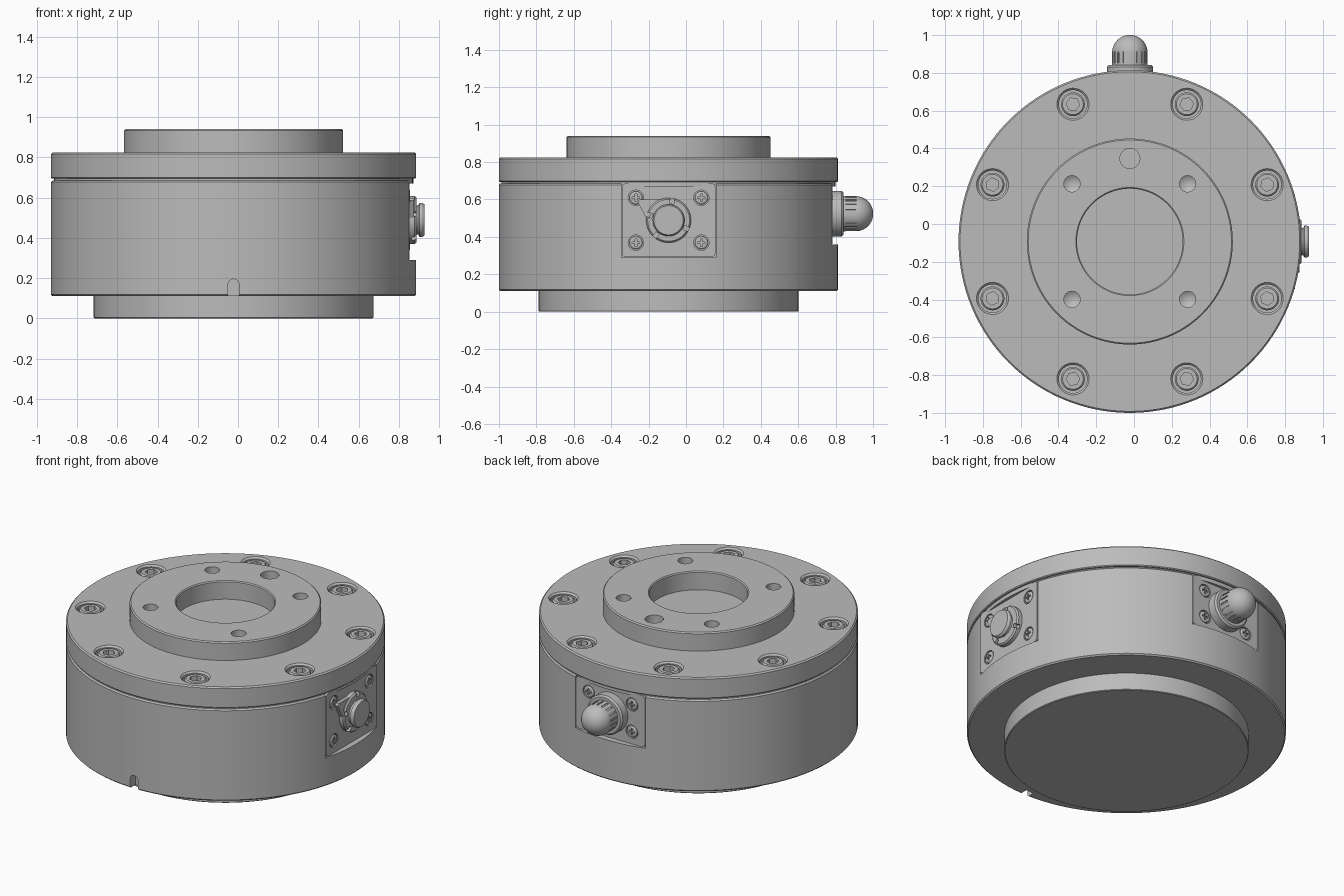
import bpy, bmesh
from math import pi, cos, sin, radians
from mathutils import Matrix, Vector

if "Cube" in bpy.data.objects:
    bpy.data.objects.remove(bpy.data.objects["Cube"])

metal = bpy.data.materials.new("satin grey metal")
metal.use_nodes = True
GREY = (0.5, 0.5, 0.5, 1)
metal.diffuse_color = GREY
metal.node_tree.nodes["Principled BSDF"].inputs["Base Color"].default_value = GREY

AXIS = Vector((-0.022, -0.093, 0))   # centre line of the turned parts
R = 0.907                            # outer radius
FACE = 0.875                         # distance of the side plates from the centre line
parts = []


def finish(name, bm, matrix):
    bmesh.ops.recalc_face_normals(bm, faces=bm.faces)
    mesh = bpy.data.meshes.new(name)
    bm.to_mesh(mesh)
    bm.free()
    mesh.transform(matrix)
    mesh.materials.append(metal)
    ob = bpy.data.objects.new(name, mesh)
    bpy.context.collection.objects.link(ob)
    parts.append(ob)
    return ob


def lathe(name, profile, matrix, steps=32):
    """Solid of revolution; the profile starts and ends on the axis."""
    bm = bmesh.new()
    vs = [bm.verts.new((r, 0, z)) for r, z in profile]
    es = [bm.edges.new(pair) for pair in zip(vs, vs[1:])]
    bmesh.ops.spin(bm, geom=vs + es, cent=(0, 0, 0), axis=(0, 0, 1),
                   angle=2 * pi, steps=steps, use_merge=True)
    bmesh.ops.remove_doubles(bm, verts=bm.verts, dist=1e-5)
    return finish(name, bm, matrix)


def disc(name, r, z0, z1, matrix, steps=32, c=0.0):
    """Cylinder with an optional chamfer on both rims."""
    rim = [(r - c, z0), (r, z0 + c), (r, z1 - c), (r - c, z1)] if c else [(r, z0), (r, z1)]
    return lathe(name, [(0, z0)] + rim + [(0, z1)], matrix, steps)


def prism(name, outline, z0, z1, matrix):
    """Extrude a flat outline from z0 to z1."""
    bm = bmesh.new()
    face = bm.faces.new([bm.verts.new((x, y, z0)) for x, y in outline])
    top = bmesh.ops.extrude_face_region(bm, geom=[face])["geom"]
    bmesh.ops.translate(bm, vec=(0, 0, z1 - z0),
                        verts=[v for v in top if isinstance(v, bmesh.types.BMVert)])
    return finish(name, bm, matrix)


def box(name, hx, hy, z0, z1, matrix):
    return prism(name, [(-hx, -hy), (hx, -hy), (hx, hy), (-hx, hy)], z0, z1, matrix)


def rounded(hx, hy, r, n=6):
    """Outline of a rectangle with rounded corners."""
    pts = []
    for k, (sx, sy) in enumerate([(1, 1), (-1, 1), (-1, -1), (1, -1)]):
        for i in range(n + 1):
            a = pi / 2 * (k + i / n)
            pts.append((sx * (hx - r) + r * cos(a), sy * (hy - r) + r * sin(a)))
    return pts


def cut(target, cutters):
    for c in cutters:
        m = target.modifiers.new("cut", "BOOLEAN")
        m.operation, m.solver, m.object = "DIFFERENCE", "EXACT", c
    graph = bpy.context.evaluated_depsgraph_get()
    mesh = bpy.data.meshes.new_from_object(target.evaluated_get(graph))
    target.modifiers.clear()
    target.data = mesh
    for c in cutters:
        parts.remove(c)
        bpy.data.objects.remove(c)


def at(x, y, z=0.0):
    return Matrix.Translation((x, y, z))


def turn(angle):
    return Matrix.Rotation(angle, 4, "Z")


def side_frame(right, out, z):
    """Frame on a flat side: x along 'right', y up, z outward."""
    m = Matrix((right, (0, 0, 1), out)).transposed().to_4x4()
    m.translation = AXIS + Vector(out) * FACE + Vector((0, 0, z))
    return m


CENTRE = Matrix.Translation(AXIS)
LEFT = side_frame((0, 1, 0), (1, 0, 0), 0.489)
BACK = side_frame((-1, 0, 0), (0, 1, 0), 0.524)
plates = [("left", LEFT, 0.25, 0.197, 0.175, 0.12),
          ("back", BACK, 0.24, 0.162, 0.15, 0.085)]

# Turned housing
disc("base_spigot", 0.695, 0, 0.13, CENTRE, 128, 0.004)
body = disc("body", R, 0.11, 0.686, CENTRE, 128, 0.008)
disc("groove_ring", 0.893, 0.67, 0.71, CENTRE, 128)
top = lathe("top_flange", [(0, 0.694), (R - 0.005, 0.694), (R, 0.699), (R, 0.817),
                           (R - 0.008, 0.825), (0.545, 0.825), (0.545, 0.933),
                           (0.538, 0.94), (0.286, 0.94), (0.28, 0.934),
                           (0.28, 0.825), (0, 0.825)], CENTRE, 128)

# Pockets for the side plates and the round-topped notch at the front
cutters = [box("pocket", hx + 0.003, hy + 0.003, -0.022, 0.2, m)
           for _, m, hx, hy, _, _ in plates]
front = side_frame((1, 0, 0), (0, -1, 0), 0.168)
arch = [(0.027 * cos(pi * i / 12), 0.027 * sin(pi * i / 12)) for i in range(13)]
cutters.append(prism("notch", arch + [(-0.027, -0.1), (0.027, -0.1)], -0.02, 0.1, front))
cut(body, cutters)

# Bolt counterbores, drilled holes and the dowel hole
bolt_spots = [CENTRE @ turn(radians(22.5 + 45 * k)) @ at(0.787, 0) for k in range(8)]
cutters = [lathe("counterbore", [(0, 0.765), (0.075, 0.765), (0.075, 0.815),
                                 (0.09, 0.83), (0, 0.83)], m) for m in bolt_spots]
for sx in (-1, 1):
    for sy in (-1, 1):
        cutters.append(lathe("drill", [(0, 0.81), (0.043, 0.84), (0.043, 0.95), (0, 0.95)],
                             CENTRE @ at(sx * 0.306, sy * 0.306)))
cutters.append(disc("dowel", 0.053, 0.845, 0.95, CENTRE @ at(0, 0.44)))
cut(top, cutters)

# Socket head bolts
for k, m in enumerate(bolt_spots):
    bolt = disc(f"flange_bolt_{k + 1}", 0.063, 0.75, 0.818, m, 32, 0.008)
    cut(bolt, [disc("hex", 0.036, 0.785, 0.85, m, 6)])

# Side plates with cross-head screws
for side, m, hx, hy, sx, sy in plates:
    plate = prism(side + "_plate", rounded(hx, hy, 0.022), -0.024, 0, m)
    spots = [m @ at(x, y) for x in (-sx, sx) for y in (-sy, sy)]
    cut(plate, [disc("countersink", 0.041, -0.012, 0.02, s) for s in spots])
    for k, s in enumerate(spots):
        screw = lathe(f"{side}_plate_screw_{k + 1}",
                      [(0, -0.015), (0.035, -0.015), (0.035, -0.003), (0.028, 0.002), (0, 0.003)], s)
        cut(screw, [box("slot", 0.02, 0.005, -0.007, 0.01, s),
                    box("slot", 0.005, 0.02, -0.007, 0.01, s)])

# Left connector: notched collar, flared cap and pointed tab
collar = disc("left_collar", 0.12, -0.01, 0.033, LEFT, 48, 0.008)
cut(collar, [box("gap", 0.022, 0.012, 0.01, 0.1, LEFT @ turn(radians(a)) @ at(0.112, 0))
             for a in (80, -25, -130, 165)])
lathe("left_cap", [(0, 0.02), (0.075, 0.02), (0.072, 0.042), (0.085, 0.05),
                   (0.085, 0.062), (0.078, 0.073), (0, 0.073)], LEFT, 48)
prism("left_tab", [(-0.165, 0.098), (-0.155, 0.11), (-0.04, 0.11), (-0.115, 0.0)],
      -0.01, 0.022, LEFT)

# Back connector: flange and ribbed, domed knob
lathe("back_collar", [(0, -0.01), (0.122, -0.01), (0.122, 0.05), (0.112, 0.06), (0, 0.06)], BACK, 48)
dome = [(0.094 * cos(pi * i / 20), 0.125 + 0.094 * sin(pi * i / 20)) for i in range(10)]
knob = lathe("back_knob", [(0, 0.04), (0.094, 0.04)] + dome + [(0, 0.218)], BACK, 48)
cut(knob, [box("flute", 0.006, 0.005, 0.07, 0.13, BACK @ turn(2 * pi * (k + 0.5) / 18) @ at(0.094, 0))
           for k in range(18)])

# Smooth round surfaces, keep the edges sharp
bpy.ops.object.select_all(action="DESELECT")
for ob in parts:
    ob.select_set(True)
bpy.context.view_layer.objects.active = body
bpy.ops.object.shade_smooth_by_angle(angle=radians(30))
